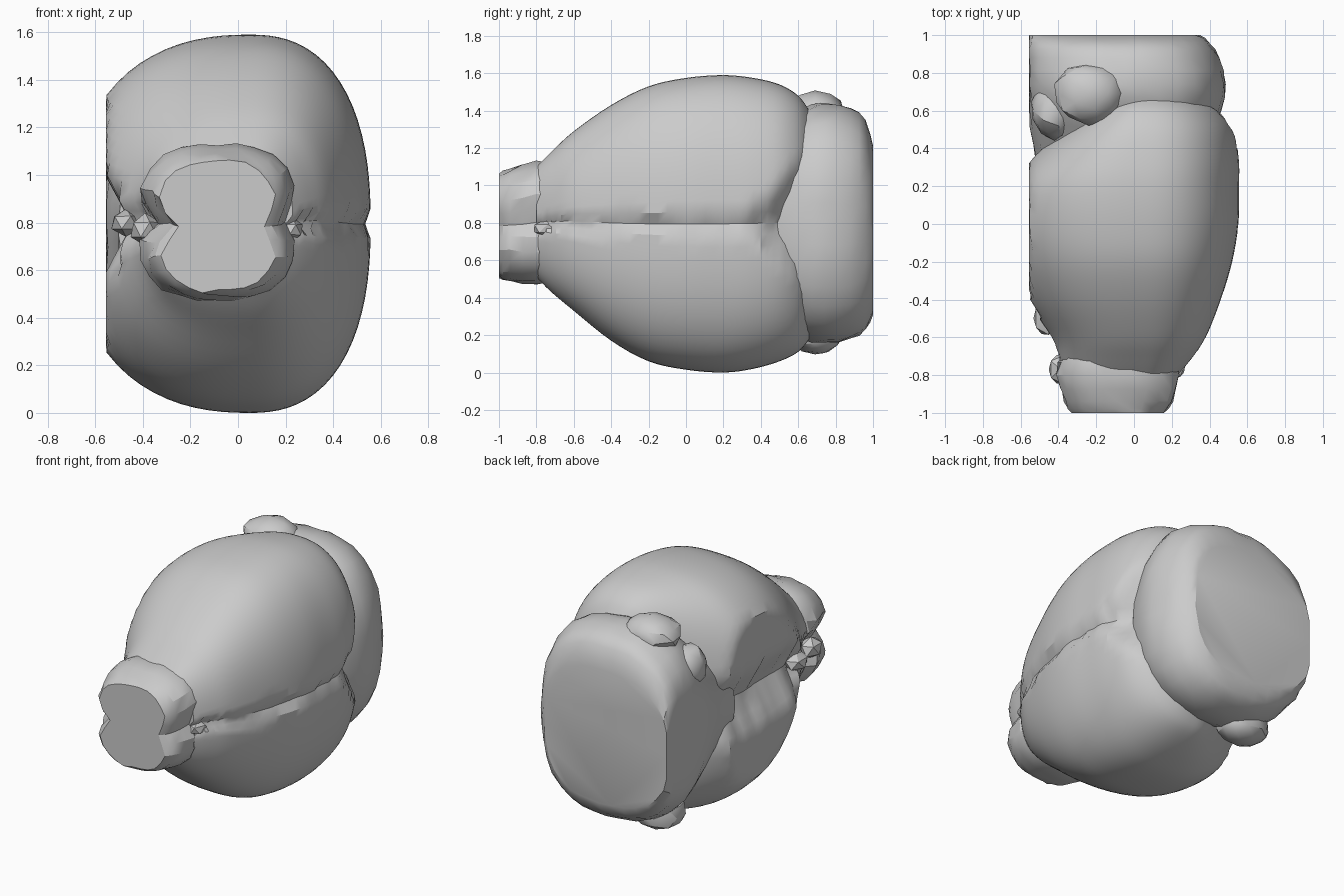
import bpy, bmesh, math, random
from mathutils import Vector

if "Cube" in bpy.data.objects:
    bpy.data.objects.remove(bpy.data.objects["Cube"])

random.seed(4)
LEFT = -0.555          # flat plane that trims the left side
SEAM = 0.79            # height of the seam between the two lobes

grey = bpy.data.materials.new("plain grey")
grey.diffuse_color = (0.6, 0.6, 0.6, 1)
grey.use_nodes = True
grey.node_tree.nodes["Principled BSDF"].inputs["Base Color"].default_value = grey.diffuse_color


def finish(name, bm, angle):
    bmesh.ops.recalc_face_normals(bm, faces=bm.faces)
    mesh = bpy.data.meshes.new(name)
    bm.to_mesh(mesh)
    bm.free()
    mesh.materials.append(grey)
    ob = bpy.data.objects.new(name, mesh)
    bpy.context.collection.objects.link(ob)
    bpy.ops.object.select_all(action='DESELECT')
    ob.select_set(True)
    bpy.context.view_layer.objects.active = ob
    bpy.ops.object.shade_smooth_by_angle(angle=math.radians(angle))
    return ob


def spline(a, b, c, d, t):
    return [0.5 * (2*q + (r-p)*t + (2*p-5*q+4*r-s)*t*t + (3*q-p-3*r+s)*t**3)
            for p, q, r, s in zip(a, b, c, d)]


def refine(rows, steps):
    out = []
    for i in range(len(rows) - 1):
        a, d = rows[max(i-1, 0)], rows[min(i+2, len(rows)-1)]
        out += [spline(a, rows[i], rows[i+1], d, k/steps) for k in range(steps)]
    return out + [list(rows[-1])]


def loft(name, rows, cx, power, sides, steps, groove, angle, jitter=0.0):
    """Rows are (y, left, right, bottom, top); groove(y, side) gives depth, half height."""
    bm = bmesh.new()
    rings = []
    for y, xl, xr, zb, zt in refine(rows, steps):
        zc, ring = (zb + zt) / 2, []
        wobble = random.uniform(-0.02, 0.025)
        for k in range(sides):
            a = 2 * math.pi * k / sides
            c, s = math.cos(a), math.sin(a)
            r = (abs(c)**power + abs(s)**power) ** (-1/power)
            x = cx + r*c*((xr-cx) if c > 0 else (cx-xl))
            z = zc + r*s*(zt-zb)/2
            x = max(x, LEFT)
            # press the seam inwards
            side = 1 if c > 0 else -1
            depth, half = groove(y, side)
            f = max(0, 1 - abs(z - SEAM - wobble*(depth > 0)) / half)
            x -= side * depth * f
            j = [random.uniform(-jitter, jitter) for _ in range(2)]
            ring.append(bm.verts.new((max(x + j[0], LEFT), y, z + j[1])))
        rings.append(ring)
    for a, b in zip(rings, rings[1:]):
        for k in range(sides):
            n = (k + 1) % sides
            bm.faces.new((a[k], a[n], b[n], b[k]))
    bm.faces.new(rings[0])
    bm.faces.new(rings[-1])
    return finish(name, bm, angle)


# Two rounded lobes joined at a horizontal seam, pinched open at the rear
def lobe_groove(y, side):
    if side > 0:
        open_up = max(0, (y - 0.33) / 0.3)
        return 0.04 + 0.17 * open_up, 0.05 + 0.3 * open_up
    return (0.12, 0.22) if -0.5 < y < 0.5 else (0.06, 0.1)


loft("twin_lobes", [
    (-0.80, -0.38, 0.23, 0.51, 1.10),
    (-0.72, -0.40, 0.30, 0.43, 1.18),
    (-0.60, -0.44, 0.38, 0.33, 1.29),
    (-0.40, -0.57, 0.46, 0.17, 1.43),
    (-0.20, -0.66, 0.52, 0.06, 1.53),
    (0.00, -0.70, 0.553, 0.015, 1.575),
    (0.20, -0.67, 0.557, 0.0, 1.59),
    (0.36, -0.54, 0.555, 0.02, 1.575),
    (0.50, -0.38, 0.53, 0.06, 1.54),
    (0.60, -0.25, 0.47, 0.11, 1.48),
    (0.66, -0.15, 0.39, 0.18, 1.40),
], 0.05, 2.4, 80, 4, lobe_groove, 32)

# Rear block with a flat back face and a trimmed left side
loft("rear_block", [
    (0.20, -0.50, 0.20, 0.50, 1.10),
    (0.42, -0.53, 0.38, 0.33, 1.27),
    (0.60, -0.57, 0.46, 0.19, 1.40),
    (0.74, -0.60, 0.485, 0.155, 1.44),
    (0.88, -0.60, 0.45, 0.18, 1.41),
    (0.96, -0.59, 0.40, 0.23, 1.35),
    (1.00, -0.57, 0.35, 0.31, 1.21),
], -0.05, 2.6, 36, 2, lambda y, s: (0, 1), 28, 0.006)

# Front stub with a notch on each side and a flat front
loft("front_stub", [
    (-1.00, -0.34, 0.17, 0.51, 1.06),
    (-0.94, -0.38, 0.22, 0.49, 1.09),
    (-0.80, -0.42, 0.25, 0.47, 1.13),
    (-0.68, -0.38, 0.24, 0.50, 1.12),
], -0.09, 2.7, 28, 2,
    lambda y, s: (0.06, 0.12) if s > 0 else (0.10, 0.10), 25, 0.008)


# Small lumps on the rear block, at the seam and beside the stub
def lump(name, centre, radii, detail=2):
    bm = bmesh.new()
    bmesh.ops.create_icosphere(bm, subdivisions=detail, radius=1)
    for v in bm.verts:
        k = random.uniform(0.93, 1.04)
        v.co = Vector(centre) + Vector([v.co[i]*radii[i]*k for i in range(3)])
        v.co.x = max(v.co.x, LEFT)
    finish(name, bm, 30)


lump("top_lump", (-0.24, 0.69, 1.39), (0.19, 0.165, 0.115))
lump("bottom_lump", (-0.28, 0.69, 0.21), (0.18, 0.15, 0.12))
lump("left_upper_lump", (-0.42, 0.60, 1.17), (0.13, 0.16, 0.15))
lump("stub_side_lump", (-0.39, -0.77, 0.77), (0.07, 0.09, 0.07), 1)
lump("left_seam_lump", (-0.47, -0.50, 0.80), (0.07, 0.10, 0.06), 1)
lump("right_seam_lump", (0.23, -0.74, 0.77), (0.05, 0.09, 0.05), 1)
